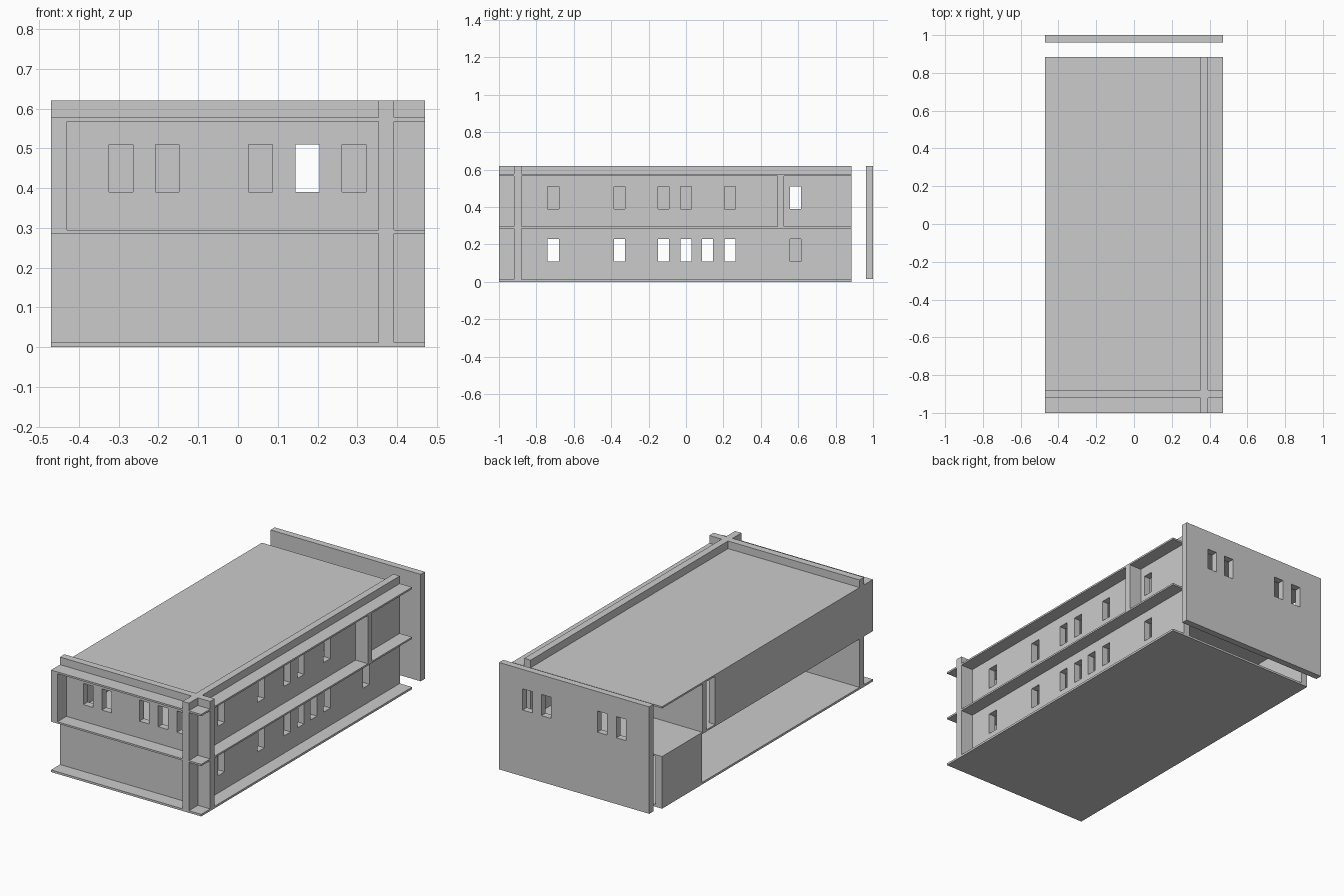
import bpy
import bmesh

if "Cube" in bpy.data.objects:
    bpy.data.objects.remove(bpy.data.objects["Cube"])

W = 0.47                    # half width
FRONT, REAR = -1.0, 0.885   # slab ends
TOP = 0.62
LOW_Z, HIGH_Z = (0.11, 0.23), (0.39, 0.51)   # window heights per floor


def boxes(name, spans):
    """One object made of axis-aligned boxes given as (x0,x1, y0,y1, z0,z1)."""
    bm = bmesh.new()
    for x0, x1, y0, y1, z0, z1 in spans:
        cube = bmesh.ops.create_cube(bm, size=1)
        for v in cube["verts"]:
            v.co.x = x0 if v.co.x < 0 else x1
            v.co.y = y0 if v.co.y < 0 else y1
            v.co.z = z0 if v.co.z < 0 else z1
    mesh = bpy.data.meshes.new(name)
    bm.to_mesh(mesh)
    bm.free()
    ob = bpy.data.objects.new(name, mesh)
    bpy.context.collection.objects.link(ob)
    return ob


def cut(wall, spans):
    """Cut window openings out of a wall."""
    cutter = boxes("window_cutter", spans)
    cutter.hide_render = True
    mod = wall.modifiers.new("windows", "BOOLEAN")
    mod.operation = "DIFFERENCE"
    mod.solver = "EXACT"
    mod.object = cutter
    bpy.context.view_layer.objects.active = wall
    bpy.ops.object.modifier_apply(modifier=mod.name)
    bpy.data.objects.remove(cutter)


def x_windows(centres, y0, y1):
    return [(c - 0.03, c + 0.03, y0 - 0.02, y1 + 0.02, *HIGH_Z) for c in centres]


# Floor and roof slabs
for name, z0, z1 in (("ground_slab", 0, 0.012),
                     ("middle_slab", 0.285, 0.295),
                     ("roof_slab", 0.567, 0.577)):
    boxes(name, [(-W, W, FRONT, REAR, z0, z1)])

# Long right wall, rising to a parapet and projecting at the front
RX0, RX1 = 0.353, 0.393
right = boxes("right_wall", [(RX0, RX1, FRONT, REAR, 0, TOP)])
low = (-0.71, -0.355, -0.12, 0, 0.115, 0.235, 0.585)
high = (-0.71, -0.355, -0.12, 0, 0.235, 0.585)
cut(right, [(RX0 - 0.02, RX1 + 0.02, y - 0.03, y + 0.03, *z)
            for ys, z in ((low, LOW_Z), (high, HIGH_Z)) for y in ys])

# Front wall and its continuation past the right wall
FY0, FY1 = -0.92, -0.88
front = boxes("front_wall", [(-W, RX0, FY0, FY1, 0, TOP)])
cut(front, x_windows((-0.294, -0.178, 0.057, 0.175, 0.292), FY0, FY1))
boxes("corner_fin", [(RX1, W, FY0, FY1, 0, TOP)])

# Left walls: upper floor runs forward, lower floor only at the rear
boxes("upper_left_wall", [(-W, -0.43, FRONT, 0.41, 0.285, 0.577)])
boxes("lower_left_wall", [(-W, -0.43, 0.53, REAR, 0, 0.295)])

# Upper cross wall by the terrace, and the side fin in line with it
CY0, CY1 = 0.49, 0.525
cross = boxes("terrace_wall", [(-W, RX0, CY0, CY1, 0.295, 0.567)])
cut(cross, x_windows((0.175,), CY0, CY1))
boxes("side_fin", [(RX1, W, CY0, CY1, 0.295, 0.567)])

# Free-standing rear screen wall
back = boxes("rear_screen_wall", [(-W, W, 0.962, 1.0, 0.015, TOP)])
cut(back, x_windows((-0.294, -0.175, 0.175, 0.292), 0.962, 1.0))
